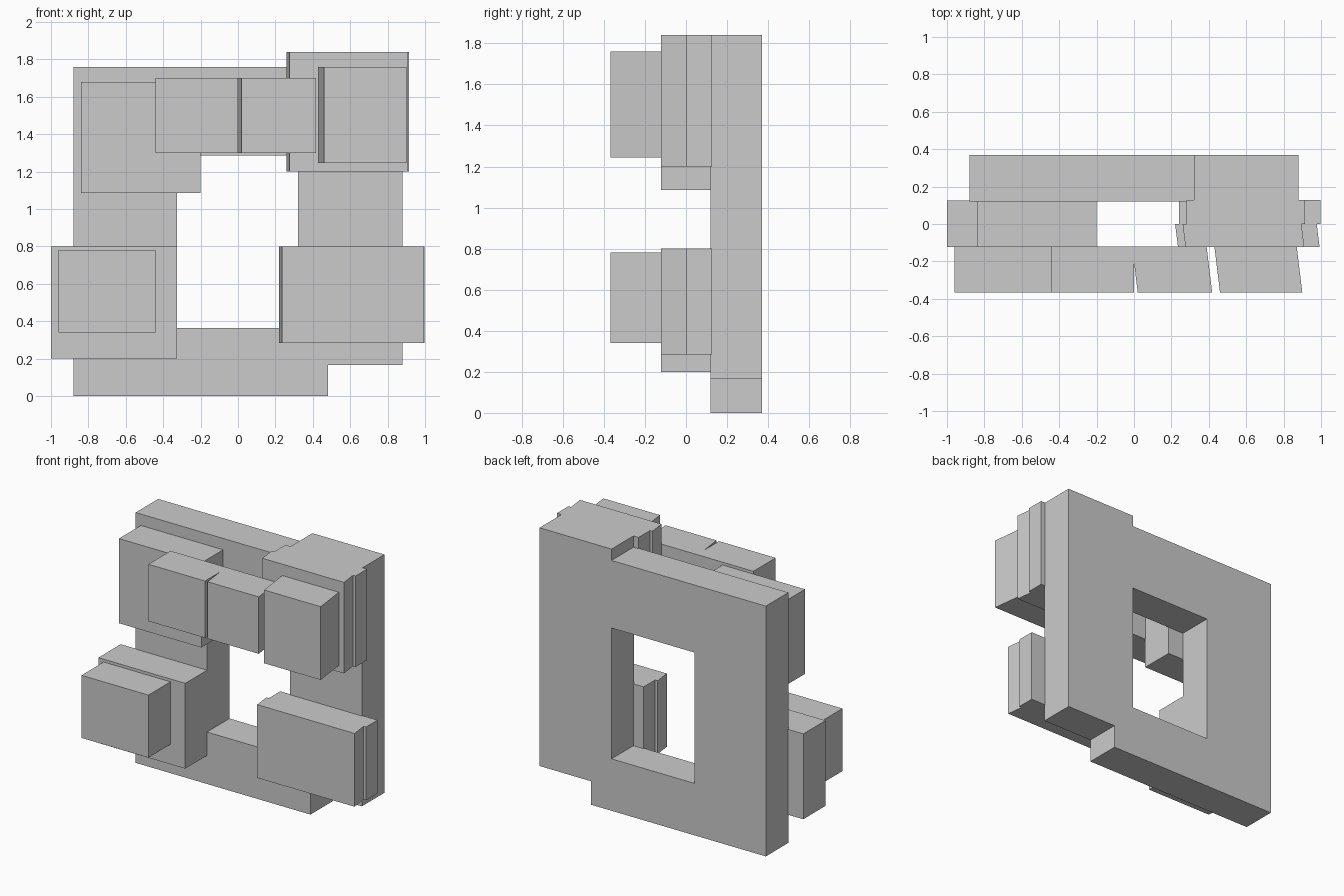
import bpy

if "Cube" in bpy.data.objects:
    bpy.data.objects.remove(bpy.data.objects["Cube"])


def prism(name, outline, start, end, axis, hole=None):
    """Extrude an outline along y (xz outline) or z (xy outline), optionally with a matching inner hole."""
    def point(p, d):
        return (p[0], d, p[1]) if axis == 'y' else (p[0], p[1], d)
    n = len(outline)
    verts = [point(p, start) for p in outline] + [point(p, end) for p in outline]
    faces = [list(range(n)), list(range(2 * n - 1, n - 1, -1))]
    faces += [[(i + 1) % n, i, n + i, n + (i + 1) % n] for i in range(n)]
    if axis == 'z':
        faces = [f[::-1] for f in faces]
    mesh = bpy.data.meshes.new(name)
    mesh.from_pydata(verts, [], faces)
    obj = bpy.data.objects.new(name, mesh)
    bpy.context.collection.objects.link(obj)
    return obj


def block(name, x0, x1, y0, y1, z0, z1, shear=0.0):
    """Box whose front edge (y0) is shifted sideways by shear."""
    outline = [(x0 + shear, y0), (x1 + shear, y0), (x1, y1), (x0, y1)]
    return prism(name, outline, z0, z1, 'z')


# Back frame with stepped corners and a window
frame = prism("back_frame", [(-.88, 0), (.48, 0), (.48, .165), (.88, .165), (.88, 1.84),
                             (.32, 1.84), (.32, 1.76), (-.88, 1.76)], .12, .37, 'y')
cutter = block("window_cutter", -.325, .32, 0, .5, .365, 1.285)
cutter.hide_render = True
cut = frame.modifiers.new("window", 'BOOLEAN')
cut.operation, cut.solver, cut.object = 'DIFFERENCE', 'EXACT', cutter
bpy.context.view_layer.objects.active = frame
bpy.ops.object.modifier_apply(modifier="window")
bpy.data.objects.remove(cutter)

# Middle layer, left side
block("lower_left_block", -1, -.325, -.122, .125, .2, .8)
block("upper_left_block", -.84, -.2, -.122, .12, 1.085, 1.68)

# Middle layer, right side: straight rear half and skewed front half
for label, x0, x1, z0, z1 in (("lower", .24, .997, .285, .8), ("upper", .28, .915, 1.2, 1.84)):
    block(label + "_right_rear_block", x0, x1, 0, .127, z0, z1)
    block(label + "_right_front_block", x0 - .02, x1 - .02, -.122, 0, z0, z1, .015)

# Front layer
block("lower_left_pad", -.96, -.44, -.367, -.122, .34, .78)
block("upper_middle_left_pad", -.44, 0, -.367, -.12, 1.3, 1.7)
block("upper_middle_right_pad", -.01, .388, -.367, -.12, 1.3, 1.7, .03)
block("upper_right_pad", .43, .87, -.367, -.122, 1.245, 1.76, .03)
